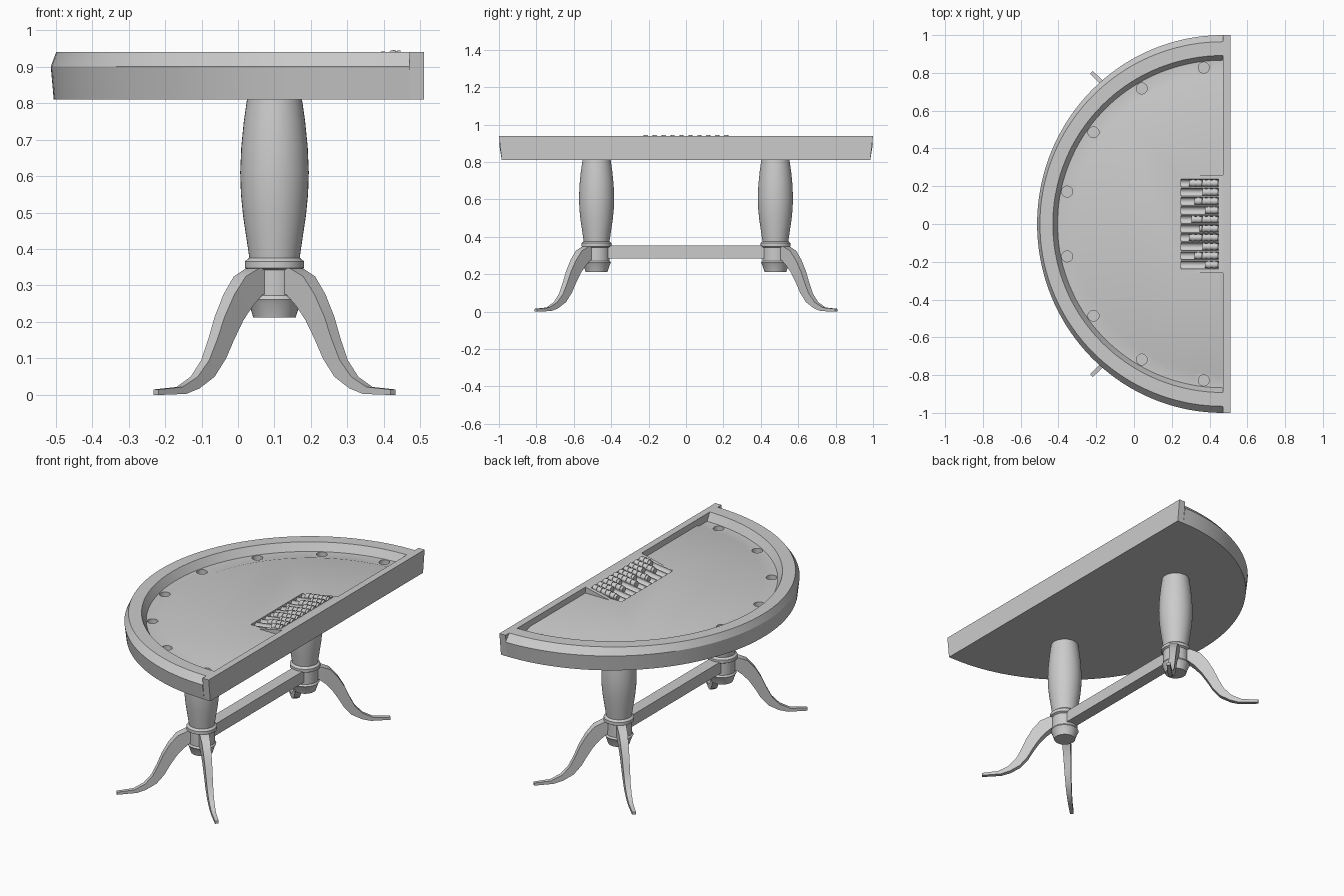
import bpy, bmesh
from math import sin, cos, pi, radians, sqrt
from mathutils import Matrix

if "Cube" in bpy.data.objects:
    bpy.data.objects.remove(bpy.data.objects["Cube"])

CX = 0.47          # straight side of the half-round top
COL_X, COL_Y = 0.10, 0.478


def finish(name, bm, angle=30):
    bmesh.ops.recalc_face_normals(bm, faces=bm.faces)
    me = bpy.data.meshes.new(name)
    bm.to_mesh(me)
    bm.free()
    ob = bpy.data.objects.new(name, me)
    bpy.context.collection.objects.link(ob)
    if angle:
        bpy.ops.object.select_all(action='DESELECT')
        ob.select_set(True)
        bpy.context.view_layer.objects.active = ob
        bpy.ops.object.shade_smooth_by_angle(angle=radians(angle))
    return ob


def loft(bm, rings, closed=True, caps=True):
    """Skin a list of point rings with quads."""
    vs = [[bm.verts.new(p) for p in r] for r in rings]
    n = len(vs[0])
    for a, b in zip(vs, vs[1:]):
        for i in range(n if closed else n - 1):
            j = (i + 1) % n
            bm.faces.new((a[i], a[j], b[j], b[i]))
    if caps:
        bm.faces.new(vs[0])
        bm.faces.new(vs[-1])
    return vs


def box(bm, lo, hi):
    (x0, y0, z0), (x1, y1, z1) = lo, hi
    loft(bm, [[(x0, y0, z), (x1, y0, z), (x1, y1, z), (x0, y1, z)] for z in (z0, z1)])


def cut(target, cutter):
    m = target.modifiers.new("cut", 'BOOLEAN')
    m.operation, m.solver, m.object = 'DIFFERENCE', 'EXACT', cutter
    bpy.context.view_layer.objects.active = target
    bpy.ops.object.modifier_apply(modifier=m.name)


# Half-round top: padded rail, cup ring and raised playing field
profile = [(.975, .985, .81), (.983, 1.0, .90), (.968, .965, .94), (.90, .892, .94),
           (.875, .867, .895), (.80, .80, .895), (.77, .77, .905)]
N = 72
bm = bmesh.new()
vs = loft(bm, [[(CX - rx * sin(pi * i / N), ry * cos(pi * i / N), z) for i in range(N + 1)]
               for rx, ry, z in profile], closed=False)
bm.faces.new([r[0] for r in vs] + [r[-1] for r in reversed(vs)])
top = finish("table_top", bm, None)

# Cup holders
bm = bmesh.new()
for k in range(-4, 4):
    a = radians(23.75 * (k + .5))
    bmesh.ops.create_cone(bm, cap_ends=True, segments=24, radius1=.029, radius2=.029, depth=.1,
                          matrix=Matrix.Translation((CX - .842 * cos(a), .834 * sin(a), .90)))
cups = finish("cup_cutter", bm, None)

# Ramp leading up to the straight edge, with the tray pocket cut through it
bm = bmesh.new()
loft(bm, [[(.32, y, .9), (CX, y, .9), (CX, y, .94), (.32, y, .906)] for y in (-.26, .26)])
ramp = finish("tray_ramp", bm, None)
bm = bmesh.new()
box(bm, (.25, -.24, .865), (.448, .24, 1.0))
pocket = finish("tray_cutter", bm, None)

for target, cutter in ((top, cups), (top, pocket), (ramp, pocket)):
    cut(target, cutter)
for helper in (cups, pocket):
    bpy.data.objects.remove(helper, do_unlink=True)
for ob in (top, ramp):
    bpy.ops.object.select_all(action='DESELECT')
    ob.select_set(True)
    bpy.context.view_layer.objects.active = ob
    bpy.ops.object.shade_smooth_by_angle(angle=radians(25))

# Straight edge board
bm = bmesh.new()
loft(bm, [[(CX, -y, z), (.51, -y, z), (.51, y, z), (CX, y, z)]
          for y, z in ((.985, .81), (1.0, .94))])
finish("straight_edge", bm, None)

# Fluted chip tray, tilted with the ramp
GROOVES, P = 10, .048
R = P / 2 - .003
SLOPE = .13


def tray_z(x):
    return .902 + (x - .25) * SLOPE


section = []
for g in range(GROOVES):
    yc = -.24 + P * (g + .5)
    section.append((yc - P / 2, 0))
    section += [(yc - R * cos(pi * i / 10), -R * sin(pi * i / 10)) for i in range(11)]
section.append((.24, 0))
bm = bmesh.new()
loft(bm, [[(x, y, tray_z(x) + dz) for y, dz in section] for x in (.25, .448)],
     closed=False, caps=False)
finish("chip_tray", bm)

# Stacks of chips of differing lengths
lengths = [5, 9, 6, 11, 7, 10, 5, 9, 6, 11]
bm = bmesh.new()
for g in range(GROOVES):
    yc = -.24 + P * (g + .5)
    for k in range(lengths[g]):
        r = R - (.001 if k % 2 else .004)
        x1 = .445 - k * .014
        loft(bm, [[(x, yc + r * cos(2 * pi * i / 16), tray_z(x) + r * sin(2 * pi * i / 16))
                   for i in range(16)] for x in (x1 - .0135, x1)])
finish("chip_stacks", bm)

# Turned columns
turning = [(.058, .212), (.070, .25), (.077, .262), (.070, .272), (.070, .342), (.081, .348),
           (.081, .366), (.069, .376), (.077, .43), (.086, .49), (.092, .55), (.094, .61),
           (.091, .68), (.084, .75), (.075, .812)]
# Curved leg: distance out along each axis, top height, bottom distance, bottom height
leg = [(.02, .35, .02, .28), (.06, .347, .05, .275), (.095, .325, .075, .245),
       (.125, .275, .10, .205), (.15, .215, .125, .15), (.17, .15, .145, .10),
       (.19, .095, .175, .05), (.22, .05, .215, .018), (.26, .022, .25, .003),
       (.325, .015, .325, 0)]
for sy, side in ((-1, "front"), (1, "back")):
    bm = bmesh.new()
    loft(bm, [[(COL_X + r * cos(2 * pi * i / 40), sy * COL_Y + r * sin(2 * pi * i / 40), z)
               for i in range(40)] for r, z in turning])
    finish(side + "_column", bm)
    for sx, hand in ((-1, "left"), (1, "right")):
        bm = bmesh.new()
        rings = []
        for k, (dt, zt, db, zb) in enumerate(leg):
            w = (.027 - .017 * k / (len(leg) - 1)) / sqrt(2)
            rings.append([(COL_X + sx * (d + s * w), sy * (COL_Y + d - s * w), z)
                          for d, z, s in ((dt, zt, -1), (dt, zt, 1), (db, zb, 1), (db, zb, -1))])
        loft(bm, rings)
        finish(side + "_" + hand + "_leg", bm)

# Stretcher between the columns
bm = bmesh.new()
box(bm, (COL_X - .035, -.43, .285), (COL_X + .035, .43, .353))
finish("stretcher", bm, None)
